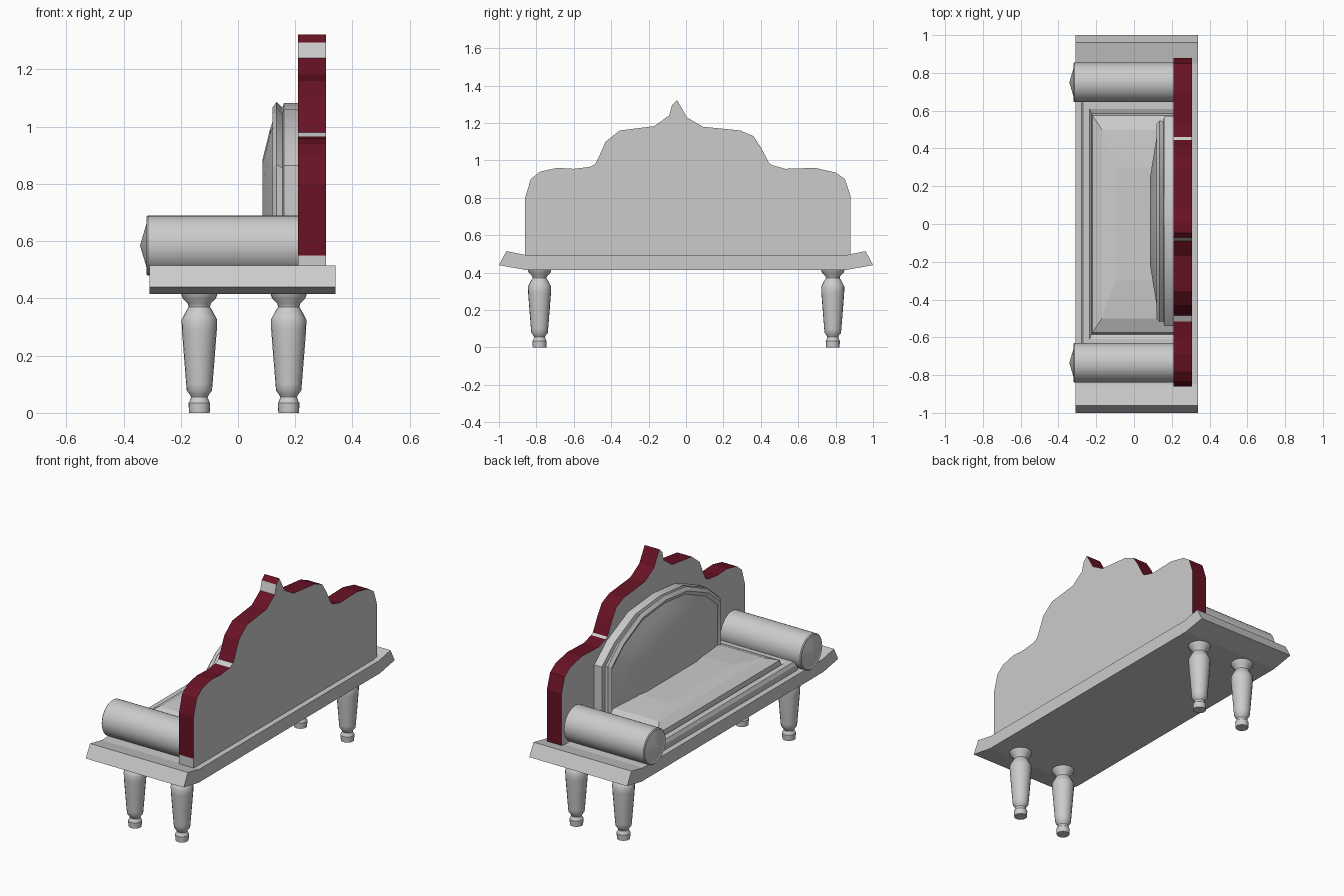
import bpy, bmesh, math

if "Cube" in bpy.data.objects:
    bpy.data.objects.remove(bpy.data.objects["Cube"])


def material(name, rgb):
    m = bpy.data.materials.new(name)
    m.diffuse_color = (*rgb, 1)
    m.use_nodes = True
    m.node_tree.nodes["Principled BSDF"].inputs["Base Color"].default_value = m.diffuse_color
    return m


def loft(name, rings, smooth=None):
    """Skin a list of equal-length closed rings and cap both ends."""
    bm = bmesh.new()
    loops = [[bm.verts.new(p) for p in r] for r in rings]
    n = len(loops[0])
    for a, b in zip(loops, loops[1:]):
        for i in range(n):
            j = (i + 1) % n
            bm.faces.new((a[i], a[j], b[j], b[i]))
    bm.faces.new(loops[0])
    bm.faces.new(loops[-1])
    bmesh.ops.recalc_face_normals(bm, faces=bm.faces)
    mesh = bpy.data.meshes.new(name)
    bm.to_mesh(mesh)
    bm.free()
    ob = bpy.data.objects.new(name, mesh)
    bpy.context.collection.objects.link(ob)
    if smooth:
        bpy.ops.object.select_all(action='DESELECT')
        ob.select_set(True)
        bpy.context.view_layer.objects.active = ob
        bpy.ops.object.shade_smooth_by_angle(angle=math.radians(smooth))
    return ob


def extrude_x(name, outline, x0, x1):
    return loft(name, [[(x, y, z) for y, z in outline] for x in (x0, x1)])


def circle(r, n):
    return [(r * math.cos(2 * math.pi * i / n), r * math.sin(2 * math.pi * i / n))
            for i in range(n)]


# Base slab with flared, upturned ends
half = [(0.86, 0.415), (1.0, 0.44), (0.96, 0.515), (0.85, 0.493)]
extrude_x("base", half + [(-y, z) for y, z in reversed(half)], -0.31, 0.34)

# Scalloped backrest: grey faces, dark red rim with a few grey strips
back = [(-0.86, 0.48), (-0.86, 0.55), (-0.86, 0.80), (-0.83, 0.90), (-0.78, 0.94),
        (-0.69, 0.96), (-0.60, 0.955), (-0.515, 0.965), (-0.485, 0.98), (-0.47, 1.01),
        (-0.43, 1.10), (-0.355, 1.16), (-0.17, 1.183), (-0.09, 1.24), (-0.075, 1.295),
        (-0.047, 1.322), (0.005, 1.23), (0.09, 1.18), (0.29, 1.16), (0.36, 1.13),
        (0.40, 1.07), (0.445, 0.985), (0.46, 0.975), (0.53, 0.955), (0.69, 0.96),
        (0.80, 0.935), (0.85, 0.90), (0.88, 0.81), (0.88, 0.48)]
backrest = extrude_x("backrest", back, 0.21, 0.307)
backrest.data.materials.append(material("grey", (0.8, 0.8, 0.8)))
backrest.data.materials.append(material("dark_red", (0.14, 0.006, 0.018)))
grey_strips = {0, 7, 13, 21, len(back) - 1}
for i in range(len(back)):
    if i not in grey_strips:
        backrest.data.polygons[i].material_index = 1

# Seat cushion: stepped edge, gently domed top
seat_rings = []
for x0, dy, z in [(-0.275, 0.66, 0.48), (-0.28, 0.66, 0.53), (-0.27, 0.65, 0.55),
                  (-0.235, 0.61, 0.55), (-0.225, 0.585, 0.54), (-0.22, 0.575, 0.57),
                  (-0.17, 0.50, 0.60), (-0.10, 0.30, 0.615)]:
    seat_rings.append([(x0, -dy, z), (0.215, -dy, z), (0.215, dy, z), (x0, dy, z)])
loft("seat_cushion", seat_rings)

# Arched back cushion with a piped rim and bulging centre
arch = [(0.555, 0.0), (0.555, 0.31), (0.435, 0.41), (0.235, 0.505), (0, 0.527),
        (-0.215, 0.505), (-0.435, 0.41), (-0.555, 0.31), (-0.555, 0.0)]
layers = [(0.215, 1, 1), (0.16, 1, 1), (0.155, 0.955, 0.97), (0.135, 0.96, 1.01),
          (0.12, 0.93, 0.97), (0.13, 0.90, 0.93), (0.112, 0.72, 0.83), (0.085, 0.42, 0.62)]
loft("back_cushion",
     [[(x, 0.015 + y * sy, 0.555 + z * sz) for y, z in arch] for x, sy, sz in layers], 25)

# Bolster armrests with shallow conical ends
bolster = [(0.215, 0.105), (-0.315, 0.105), (-0.32, 0.10), (-0.317, 0.093),
           (-0.32, 0.075), (-0.342, 0.002)]
for side, yc in (("left", -0.735), ("right", 0.75)):
    loft(side + "_armrest",
         [[(x, yc + a, 0.585 + b) for a, b in circle(r, 32)] for x, r in bolster], 30)

# Turned legs
turning = [(0, 0.036), (0.035, 0.038), (0.04, 0.034), (0.055, 0.029), (0.065, 0.034),
           (0.078, 0.044), (0.10, 0.046), (0.20, 0.054), (0.29, 0.061), (0.325, 0.062),
           (0.335, 0.057), (0.36, 0.044), (0.37, 0.037), (0.382, 0.040), (0.40, 0.058),
           (0.418, 0.064)]
for row, xc in (("front", -0.135), ("back", 0.177)):
    for side, yc in (("left", -0.783), ("right", 0.785)):
        loft(f"{row}_{side}_leg",
             [[(xc + a, yc + b, z) for a, b in circle(r, 20)] for z, r in turning], 40)
